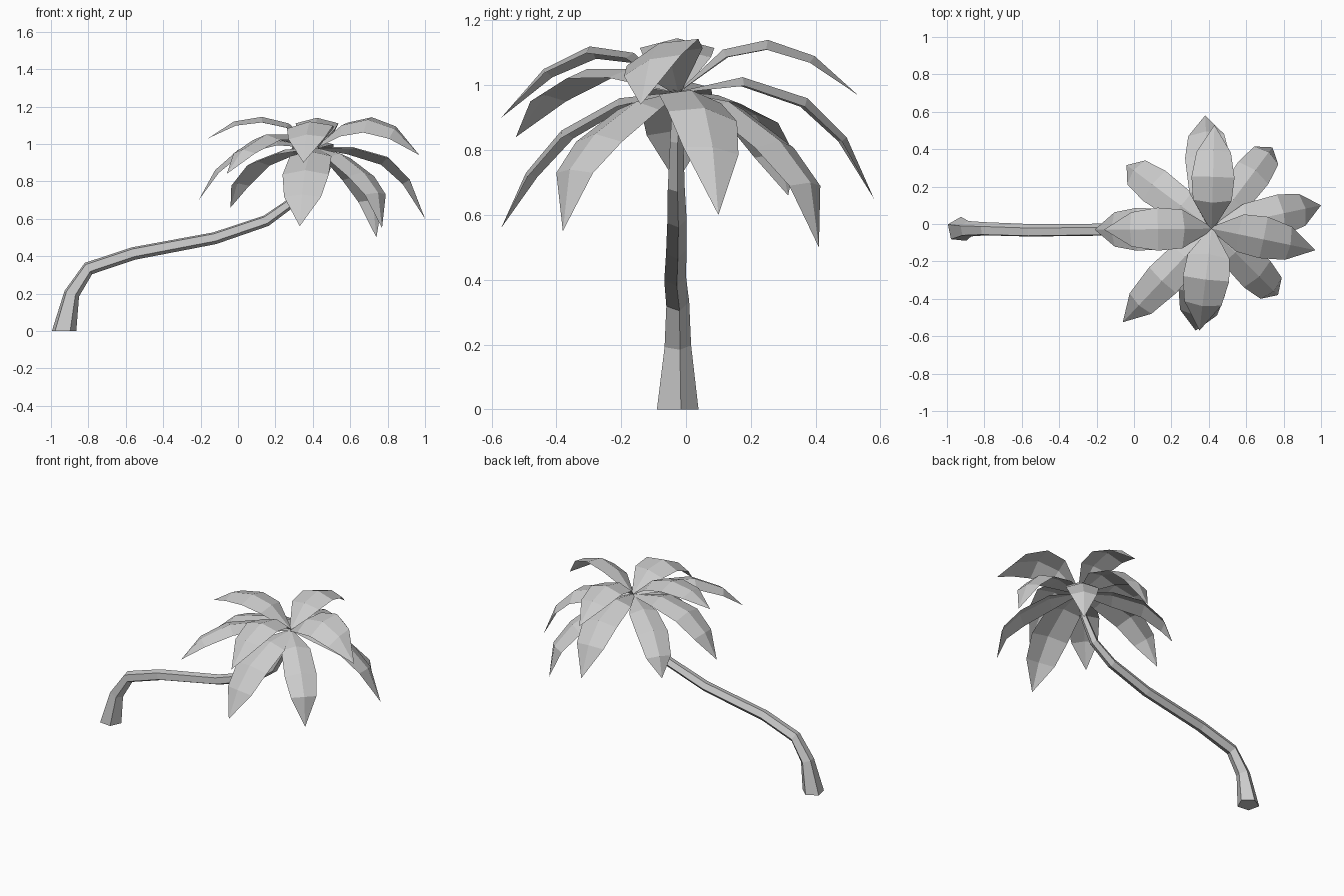
import bpy, bmesh, math
from mathutils import Vector, Matrix

cube = bpy.data.objects.get("Cube")
if cube:
    bpy.data.objects.remove(cube)

grey = bpy.data.materials.new("plain grey")
grey.use_nodes = True
grey.diffuse_color = (0.6, 0.6, 0.6, 1)
grey.node_tree.nodes["Principled BSDF"].inputs["Base Color"].default_value = (0.6, 0.6, 0.6, 1)

CROWN = Vector((0.415, -0.025, 0.98))
UP = Vector((0, 0, 1))


def finish(bm, name):
    mesh = bpy.data.meshes.new(name)
    bm.to_mesh(mesh)
    bm.free()
    mesh.materials.append(grey)
    obj = bpy.data.objects.new(name, mesh)
    bpy.context.collection.objects.link(obj)


def tangent(points, i):
    before = points[max(i - 1, 0)]
    after = points[min(i + 1, len(points) - 1)]
    return (after - before).normalized()


def trunk(path, sides=5, phase=math.radians(12)):
    """Bent five-sided trunk, path given as (x, y, z, radius)."""
    bm = bmesh.new()
    points = [Vector(p[:3]) for p in path]
    rings = []
    for i, (point, spec) in enumerate(zip(points, path)):
        aim = tangent(points, i) if i else UP
        turn = UP.rotation_difference(aim)
        ring = []
        for k in range(sides):
            a = phase + math.tau * k / sides
            offset = Vector((math.cos(a), math.sin(a), 0)) * spec[3]
            ring.append(bm.verts.new(point + turn @ offset))
        rings.append(ring)
    for low, high in zip(rings, rings[1:]):
        for k in range(sides):
            n = (k + 1) % sides
            bm.faces.new((low[k], low[n], high[n], high[k]))
    bm.faces.new(rings[0][::-1])
    bm.faces.new(rings[-1])
    finish(bm, "trunk")


def frond(name, tip, heights, steps, width=0.115, roll=0):
    """Creased leaf from the crown to the tip; heights are those of the ridge."""
    tip = Vector(tip)
    points = [CROWN.copy()]
    for t, z in zip(steps, heights):
        p = CROWN.lerp(tip, t)
        p.z = z
        points.append(p)
    points.append(tip)
    run = tip - CROWN
    run.z = 0
    run.normalize()
    side = Matrix.Rotation(math.radians(roll), 3, run) @ UP.cross(run)
    bm = bmesh.new()
    rows = []
    for i, (p, w) in enumerate(zip(points[:-1], (0.1, 0.9, 1.0, 0.8))):
        normal = tangent(points, i).cross(side).normalized()
        across = side * width * w
        sag = normal * 0.03 * w
        rows.append([bm.verts.new(v) for v in (p + across - sag, p, p - across - sag)])
    for a, b in zip(rows, rows[1:]):
        for k in range(2):
            bm.faces.new((a[k], a[k + 1], b[k + 1], b[k]))
    end = bm.verts.new(tip)
    for k in range(2):
        bm.faces.new((rows[-1][k], rows[-1][k + 1], end))
    finish(bm, name)


trunk([(-0.932, -0.03, 0, 0.069), (-0.89, -0.028, 0.2, 0.044),
       (-0.80, -0.028, 0.335, 0.038), (-0.56, -0.036, 0.415, 0.036),
       (-0.125, -0.032, 0.497, 0.034), (0.15, -0.03, 0.59, 0.032),
       (0.29, -0.032, 0.69, 0.028), (0.37, -0.03, 0.83, 0.022),
       (0.41, -0.025, 0.975, 0.018)])

# Upper fronds, arching above the crown
ARCH = (0.25, 0.5, 0.76)
frond("upper_frond_left", (0.97, -0.14, 0.94), (1.1, 1.13, 1.08), ARCH, 0.12, 20)
frond("upper_frond_right", (-0.16, -0.03, 1.03), (1.11, 1.145, 1.12), ARCH)
frond("upper_frond_front", (0.35, -0.57, 0.90), (1.10, 1.12, 1.05), ARCH, 0.125, 4)
frond("upper_frond_back", (0.43, 0.53, 0.97), (1.11, 1.14, 1.09), ARCH)

# Lower fronds, drooping towards the tips
DROOP = (0.33, 0.66, 0.86)
frond("lower_frond_left", (1.0, 0.1, 0.6), (0.985, 0.93, 0.81), DROOP, 0.11, -8)
frond("lower_frond_right", (-0.21, -0.03, 0.7), (1.02, 0.97, 0.86), DROOP)
frond("lower_frond_front", (0.33, -0.57, 0.56), (0.96, 0.86, 0.73), DROOP, 0.125)
frond("lower_frond_back", (0.38, 0.58, 0.65), (1.025, 0.96, 0.84), DROOP, 0.12)

# Diagonal fronds between them
frond("diagonal_frond_back_left", (0.74, 0.41, 0.5), (0.95, 0.83, 0.70), (0.36, 0.72, 0.94), 0.1)
frond("diagonal_frond_front_left", (0.77, -0.38, 0.55), (0.95, 0.85, 0.74), (0.36, 0.72, 0.94), 0.1)
frond("diagonal_frond_front_right", (-0.06, -0.525, 0.84), (1.05, 1.05, 0.97), (0.3, 0.56, 0.82), 0.1)
frond("diagonal_frond_back_right", (-0.04, 0.315, 0.66), (0.97, 0.91, 0.79), (0.36, 0.7, 0.92), 0.1)
